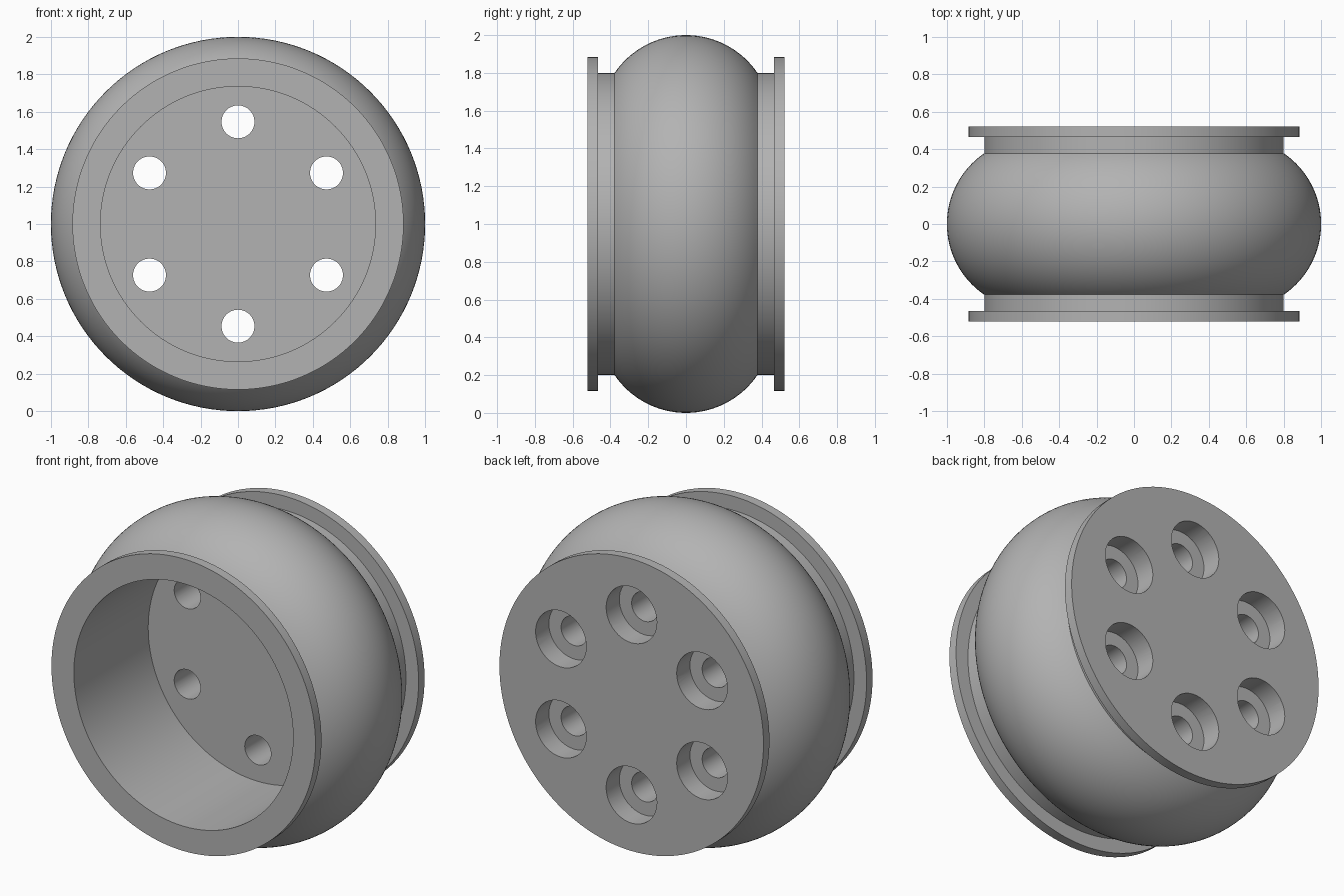
import bpy, bmesh
from math import sin, cos, asin, pi, radians

cube = bpy.data.objects.get("Cube")
if cube:
    bpy.data.objects.remove(cube, do_unlink=True)

grey = bpy.data.materials.new("mid grey")
grey.use_nodes = True
tone = (0.45, 0.45, 0.45, 1)
grey.diffuse_color = tone
grey.node_tree.nodes["Principled BSDF"].inputs["Base Color"].default_value = tone

WIDTH = 0.522     # half width of the hub
FLANGE = 0.465    # inner side of the flanges
NECK = 0.8        # neck radius
RIM = 0.885       # flange radius
FLOOR = 0.19      # bottom of the open front bore


def lathe(name, profile, steps, centres=((0, 1),)):
    """Spin a closed (radius, y) profile about y, once at each (x, z) centre."""
    bm = bmesh.new()
    for x, z in centres:
        verts = [bm.verts.new((x + r, y, z)) for r, y in profile]
        edges = [bm.edges.new((a, b)) for a, b in zip(verts, verts[1:] + verts[:1])
                 if abs(a.co.x - x) + abs(b.co.x - x) > 1e-6]
        bmesh.ops.spin(bm, geom=verts + edges, cent=(x, 0, z), axis=(0, 1, 0),
                       angle=2 * pi, steps=steps)
    bmesh.ops.remove_doubles(bm, verts=bm.verts, dist=1e-5)
    bmesh.ops.recalc_face_normals(bm, faces=bm.faces)
    mesh = bpy.data.meshes.new(name)
    bm.to_mesh(mesh)
    bm.free()
    mesh.materials.append(grey)
    obj = bpy.data.objects.new(name, mesh)
    bpy.context.collection.objects.link(obj)
    return obj


def activate(obj):
    bpy.ops.object.select_all(action='DESELECT')
    obj.select_set(True)
    bpy.context.view_layer.objects.active = obj


# Hub: flanged drum, open at the front, with a thick wall at the back
hub = lathe("hub", [
    (0, WIDTH), (RIM, WIDTH), (RIM, FLANGE), (NECK, FLANGE),
    (NECK, -FLANGE), (RIM, -FLANGE), (RIM, -WIDTH),
    (0.735, -WIDTH), (0.735, FLOOR), (0, FLOOR)], 128)

# Six bolt holes, counterbored from the back
spots = [(0.546 * sin(i * pi / 3), 1 + 0.546 * cos(i * pi / 3)) for i in range(6)]
seat = WIDTH - 0.127
cutter = lathe("bolt_hole_cutter", [
    (0, 0), (0.088, 0), (0.088, seat), (0.17, seat), (0.17, 0.7), (0, 0.7)], 48, spots)
cutter.hide_render = True
cut = hub.modifiers.new("bolt_holes", 'BOOLEAN')
cut.operation = 'DIFFERENCE'
cut.solver = 'EXACT'
cut.object = cutter
activate(hub)
bpy.ops.object.modifier_apply(modifier=cut.name)
bpy.data.objects.remove(cutter, do_unlink=True)

# Tyre: round tread seated on the neck
half = 0.378
radius = (half ** 2 + (1 - NECK) ** 2) / (2 * (1 - NECK))
reach = asin(half / radius)
arc = [reach * (i / 16 - 1) for i in range(33)]
tyre = lathe("tyre", [(1 - radius + radius * cos(a), radius * sin(a)) for a in arc], 128)

for part in (hub, tyre):
    activate(part)
    bpy.ops.object.shade_smooth_by_angle(angle=radians(30))
